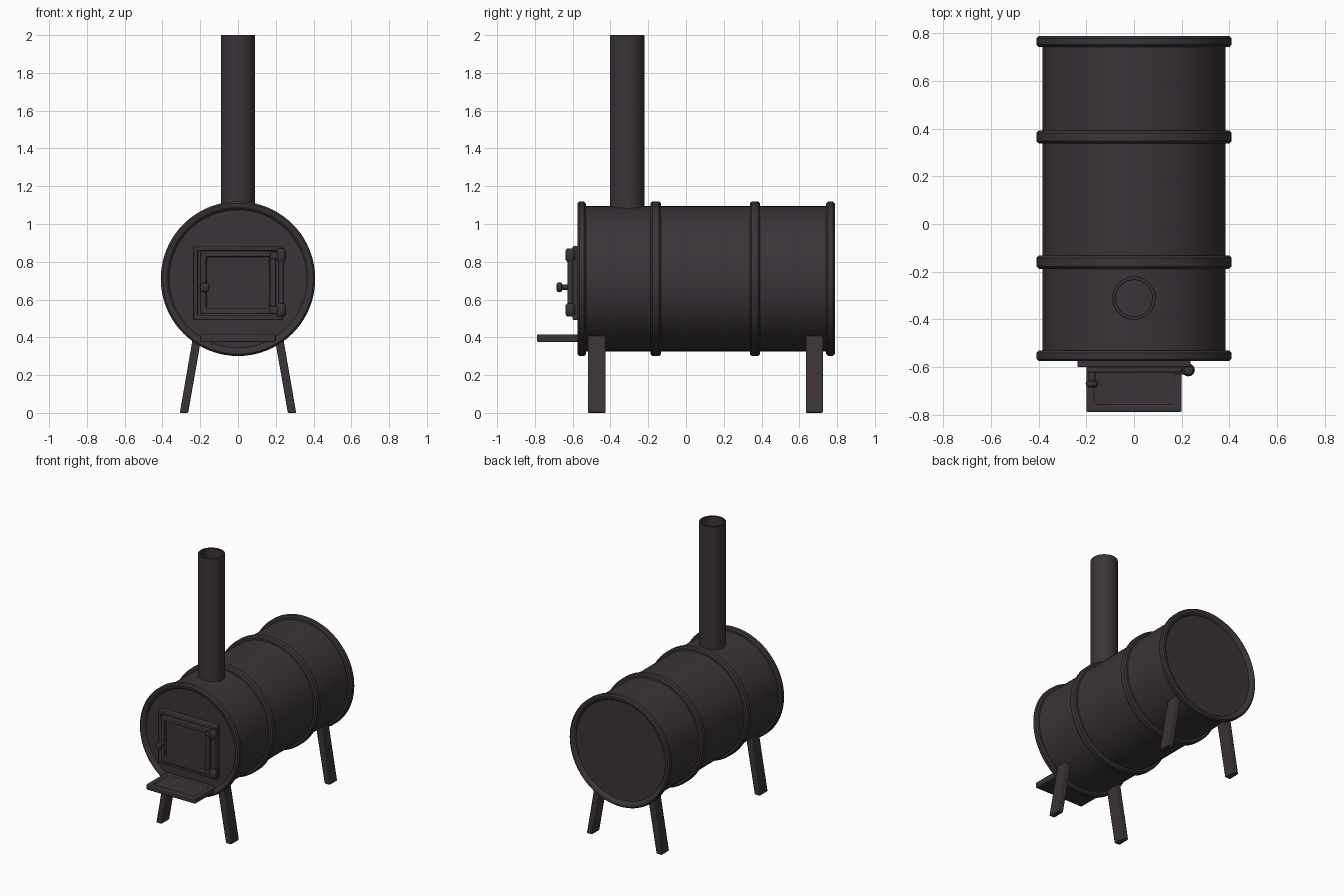
import bpy, bmesh, math
from mathutils import Matrix, Vector

if "Cube" in bpy.data.objects:
    bpy.data.objects.remove(bpy.data.objects["Cube"])

iron = bpy.data.materials.new("dark iron")
iron.diffuse_color = (0.043, 0.034, 0.040, 1)
iron.use_nodes = True
iron.node_tree.nodes["Principled BSDF"].inputs["Base Color"].default_value = iron.diffuse_color
ALONG_Y = Matrix.Rotation(-math.pi / 2, 4, 'X')   # turns local z into +y


def finish(name, bm, bevel=0.0):
    bmesh.ops.recalc_face_normals(bm, faces=bm.faces)
    me = bpy.data.meshes.new(name)
    bm.to_mesh(me)
    bm.free()
    me.materials.append(iron)
    ob = bpy.data.objects.new(name, me)
    bpy.context.collection.objects.link(ob)
    if bevel:
        m = ob.modifiers.new("soft edges", 'BEVEL')
        m.width, m.segments, m.limit_method = bevel, 2, 'ANGLE'
    bpy.ops.object.select_all(action='DESELECT')
    ob.select_set(True)
    bpy.context.view_layer.objects.active = ob
    bpy.ops.object.shade_smooth_by_angle(angle=math.radians(40))
    return ob


def lathe(name, profile, matrix, sides=64, closed=False):
    """Spin (radius, height) points about local z; caps or loops the ends."""
    bm = bmesh.new()
    rings = []
    for r, h in profile:
        rings.append([bm.verts.new(matrix @ Vector((
            r * math.cos(2 * math.pi * i / sides),
            r * math.sin(2 * math.pi * i / sides), h))) for i in range(sides)])
    pairs = list(zip(rings, rings[1:])) + ([(rings[-1], rings[0])] if closed else [])
    for a, b in pairs:
        for i in range(sides):
            j = (i + 1) % sides
            bm.faces.new((a[i], a[j], b[j], b[i]))
    if not closed:
        bm.faces.new(rings[0])
        bm.faces.new(rings[-1])
    return finish(name, bm)


def panel(name, lo, hi, bevel=0.004, face=None, border=0, depth=0):
    """Box from corner to corner, optionally with one face inset and sunk."""
    bm = bmesh.new()
    lo, hi = Vector(lo), Vector(hi)
    bmesh.ops.create_cube(bm, size=1, matrix=Matrix.Translation((lo + hi) / 2)
                          @ Matrix.Diagonal((*(hi - lo), 1)))
    if face:
        d = Vector(face)
        bm.normal_update()
        f = max(bm.faces, key=lambda q: q.normal.dot(d))
        bmesh.ops.inset_region(bm, faces=[f], thickness=border)
        r = bmesh.ops.extrude_discrete_faces(bm, faces=[f])
        bmesh.ops.translate(bm, verts=r["faces"][0].verts, vec=-d * depth)
    return finish(name, bm, bevel)


# Barrel: recessed lids, rolled end rims and two raised ribs
def band(y0, y1, base, top):
    c = 0.010
    return [(base, y0), (top - c, y0), (top, y0 + c), (top, y1 - c), (top - c, y1), (base, y1)]

R, RIM = 0.384, 0.409
barrel = [(0.365, -0.553), (0.376, -0.570)] + band(-0.575, -0.53, R, RIM)
barrel += band(-0.188, -0.132, R, RIM) + band(0.338, 0.392, R, RIM)
barrel += band(0.742, 0.788, R, RIM) + [(0.376, 0.783), (0.365, 0.766)]
lathe("barrel", barrel, Matrix.Translation((0, 0, 0.71)) @ ALONG_Y, 80)

# Open chimney pipe
lathe("chimney", [(0.091, 1.03), (0.091, 1.998), (0.089, 2.0), (0.078, 2.0),
                  (0.076, 1.998), (0.076, 1.03)],
      Matrix.Translation((0, -0.311, 0)), 40, closed=True)

# Splayed legs
for sx, side in ((-1, "left"), (1, "right")):
    for y0, y1, end in ((-0.52, -0.425, "front"), (0.635, 0.725, "back")):
        bm = bmesh.new()
        prof = [(0.264, 0), (0.308, 0), (0.237, 0.41), (0.192, 0.41)]
        a, b = [[bm.verts.new((sx * x, y, z)) for x, z in prof] for y in (y0, y1)]
        bm.faces.new(a)
        bm.faces.new(b)
        for i in range(4):
            j = (i + 1) % 4
            bm.faces.new((a[i], a[j], b[j], b[i]))
        finish(f"{end}_{side}_leg", bm, 0.006)

# Door surround, then the door with its sunken panel
FRONT = (0, -1, 0)
panel("door_frame", (-0.237, -0.60, 0.492), (0.237, -0.54, 0.883), 0.005, FRONT, 0.033, 0.02)
panel("door", (-0.2, -0.622, 0.523), (0.2, -0.57, 0.858), 0.005, FRONT, 0.045, 0.02)

# Hinges: upright pin with a fat collar at each end
pin = Matrix.Translation((0.228, -0.612, 0))
lathe("hinge_pin", [(0.016, 0.54), (0.016, 0.84)], pin, 16)
for z, n in ((0.545, "lower"), (0.835, "upper")):
    lathe(n + "_hinge", [(0.018, z - 0.034), (0.027, z - 0.022), (0.027, z + 0.022),
                         (0.018, z + 0.034)], pin, 16)
    panel(n + "_hinge_strap", (0.17, -0.632, z - 0.02), (0.228, -0.58, z + 0.02))

# Door knob
lathe("door_knob", [(0.014, -0.60), (0.014, -0.655), (0.024, -0.660), (0.027, -0.668),
                    (0.024, -0.680), (0.014, -0.686)],
      Matrix.Translation((-0.176, 0, 0.665)) @ ALONG_Y, 24)

# Ash shelf below the door with a shallow tray
panel("ash_shelf", (-0.2, -0.788, 0.375), (0.2, -0.54, 0.416), 0.006, (0, 0, 1), 0.045, 0.015)
